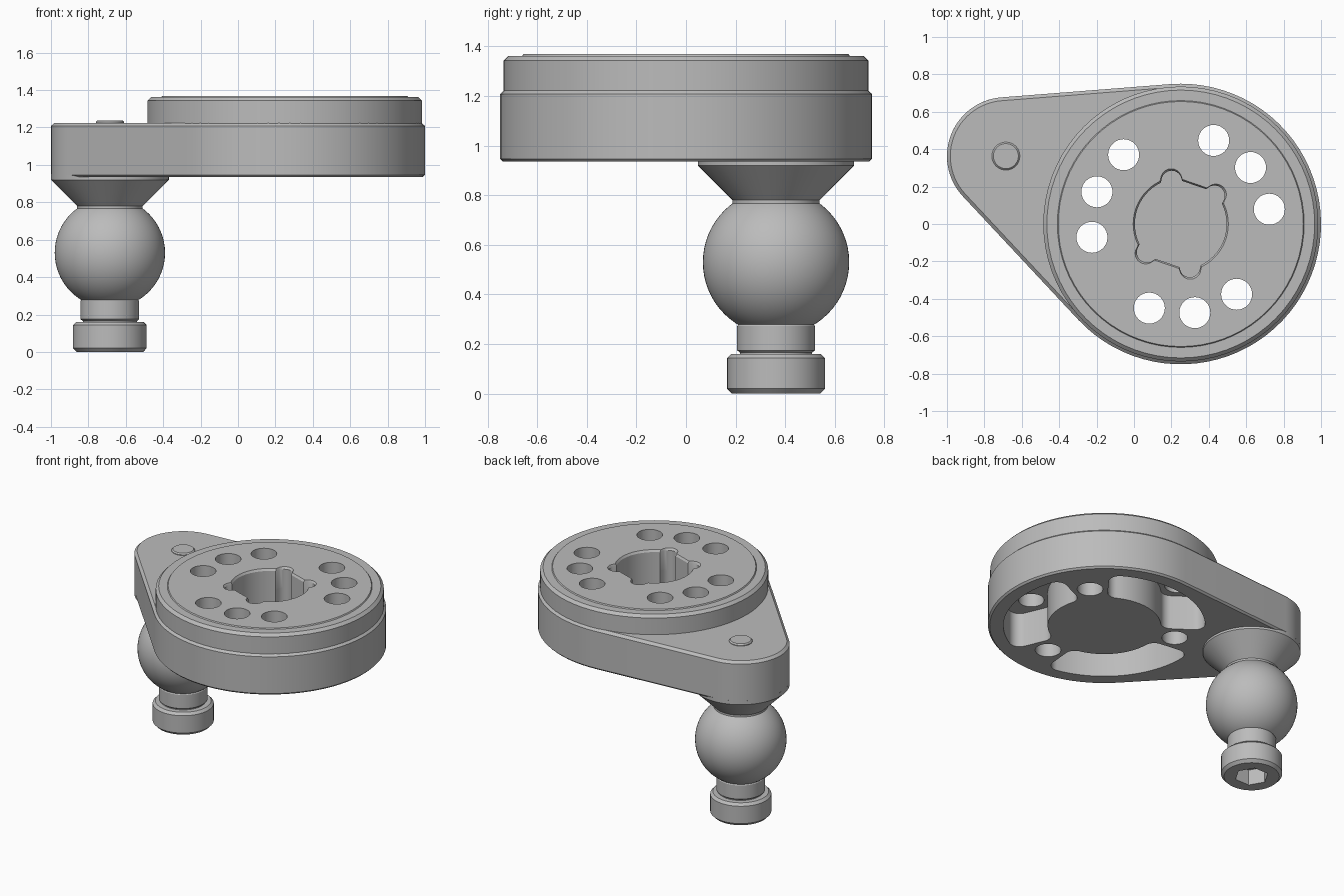
import bpy, bmesh
from math import sin, cos, asin, acos, atan2, pi, radians, hypot, sqrt

if "Cube" in bpy.data.objects:
    bpy.data.objects.remove(bpy.data.objects["Cube"])

GREY = (0.5, 0.5, 0.5, 1)
metal = bpy.data.materials.new("grey metal")
metal.use_nodes = True
metal.diffuse_color = GREY
metal.node_tree.nodes["Principled BSDF"].inputs["Base Color"].default_value = GREY

HUB, HUB_R = (0.25, 0.0), 0.75
TAIL, TAIL_R = (-0.685, 0.363), 0.315


def arc(cx, cy, r, a0, a1, n):
    return [(cx + r * cos(a0 + (a1 - a0) * i / n), cy + r * sin(a0 + (a1 - a0) * i / n))
            for i in range(n + 1)]


def circle(c, r, n=64):
    return arc(c[0], c[1], r, 0, 2 * pi, n)[:-1]


def loft(bm, layers):
    """Closed solid through stacked outlines given as (points, z)."""
    rings = [[bm.verts.new((x, y, z)) for x, y in pts] for pts, z in layers]
    n = len(rings[0])
    for low, high in zip(rings, rings[1:]):
        for i in range(n):
            j = (i + 1) % n
            bm.faces.new((low[i], low[j], high[j], high[i]))
    bm.faces.new(rings[0][::-1])
    bm.faces.new(rings[-1])


def make(name, solids):
    bm = bmesh.new()
    for layers in solids:
        loft(bm, layers)
    bmesh.ops.recalc_face_normals(bm, faces=bm.faces)
    mesh = bpy.data.meshes.new(name)
    bm.to_mesh(mesh)
    bm.free()
    mesh.materials.append(metal)
    ob = bpy.data.objects.new(name, mesh)
    bpy.context.collection.objects.link(ob)
    return ob


def turned(name, c, profile, n=64):
    return make(name, [[(circle(c, r, n), z) for r, z in profile]])


def select(ob):
    bpy.ops.object.select_all(action='DESELECT')
    ob.select_set(True)
    bpy.context.view_layer.objects.active = ob


def cut(ob, cutters):
    select(ob)
    for c in cutters:
        mod = ob.modifiers.new("cut", 'BOOLEAN')
        mod.operation, mod.solver, mod.object = 'DIFFERENCE', 'EXACT', c
        bpy.ops.object.modifier_apply(modifier=mod.name)


def plate_outline(inset):
    """Two circles joined by their outer tangents."""
    dx, dy = TAIL[0] - HUB[0], TAIL[1] - HUB[1]
    phi, beta = atan2(dy, dx), acos((HUB_R - TAIL_R) / hypot(dx, dy))
    return (arc(*HUB, HUB_R - inset, phi + beta, phi - beta + 2 * pi, 52)
            + arc(*TAIL, TAIL_R - inset, phi - beta, phi + beta, 26))


def pocket_outline(mid, ri=0.365, ro=0.65, half=radians(46), c=0.07):
    """Ring sector with rounded corners."""
    ao, ai = half - asin(c / (ro - c)), half - asin(c / (ri + c))
    pts = arc(0, 0, ro, 0, ao, 12)
    pts += arc((ro - c) * cos(ao), (ro - c) * sin(ao), c, ao, half + pi / 2, 8)[1:]
    pts += arc((ri + c) * cos(ai), (ri + c) * sin(ai), c, half + pi / 2, ai + pi, 8)
    pts += arc(0, 0, ri, ai, 0, 12)[1:]
    pts += [(x, -y) for x, y in pts[-2:0:-1]]
    return [(HUB[0] + x * cos(mid) - y * sin(mid), HUB[1] + x * sin(mid) + y * cos(mid))
            for x, y in pts]


def keyway_outline(scale, tilt=radians(71), n=180):
    """Circle with two flats and a small round relief at each corner."""
    pts = []
    for i in range(n):
        t = 2 * pi * i / n
        r = min(0.245, 0.22 / max(abs(cos(t - tilt)), 0.01))
        for a in (31, -31, 149, -149):
            d = t - tilt - radians(a)
            side = 0.235 * sin(d)
            if abs(side) < 0.055 and cos(d) > 0:
                r = max(r, 0.235 * cos(d) + sqrt(0.055 ** 2 - side ** 2))
        pts.append((HUB[0] + scale * r * cos(t), HUB[1] + scale * r * sin(t)))
    return pts


# Arm plate and the round disc on top of it
plate = make("arm_plate", [[(plate_outline(0.012), 0.935), (plate_outline(0), 0.947),
                            (plate_outline(0), 1.208), (plate_outline(0.018), 1.225)]])
disc = turned("top_disc", HUB, [(0.735, 1.205), (0.735, 1.343), (0.716, 1.362),
                                (0.66, 1.362), (0.655, 1.369)], 72)

# Cutters: nine holes, three underside pockets, keyed centre recess
holes, pockets = [], []
for k in range(3):
    for step in (-29.5, 0, 29.5):
        a = radians(39 + 120 * k + step)
        c = (HUB[0] + 0.48 * cos(a), HUB[1] + 0.48 * sin(a))
        holes.append([(circle(c, 0.083, 32), 0.85), (circle(c, 0.083, 32), 1.45)])
    outline = pocket_outline(radians(99 + 120 * k))
    pockets.append([(outline, 0.85), (outline, 1.18)])
hole_cutter = make("hole_cutter", holes)
pocket_cutter = make("pocket_cutter", pockets)
key_cutter = make("centre_cutter", [[(keyway_outline(1), 1.0), (keyway_outline(1), 1.355),
                                     (keyway_outline(1.12), 1.4)]])
cut(plate, [pocket_cutter, hole_cutter, key_cutter])
cut(disc, [hole_cutter, key_cutter])

# Ball stud below the tail of the plate
collar = turned("stud_collar", TAIL, [(0.175, 0.76), (0.175, 0.78), (0.315, 0.92), (0.315, 0.95)])
ball = turned("ball", TAIL, [(0.295 * sin(pi * i / 32), 0.53 - 0.295 * cos(pi * i / 32))
                             for i in range(3, 30)])
neck = turned("stud_neck", TAIL, [(0.145, 0.15), (0.145, 0.165), (0.157, 0.175),
                                  (0.157, 0.272), (0.148, 0.285)])
foot = turned("stud_foot", TAIL, [(0.178, 0), (0.197, 0.02), (0.197, 0.143), (0.18, 0.16)])
pin = turned("stud_end", TAIL, [(0.075, 1.2), (0.075, 1.23), (0.067, 1.238)], 32)

# Hexagonal socket in the foot
hexagon = circle(TAIL, 0.11, 6)
hex_cutter = make("socket_cutter", [[(hexagon, -0.1), (hexagon, 0.11)]])
cut(foot, [hex_cutter])

for helper in (hole_cutter, pocket_cutter, key_cutter, hex_cutter):
    bpy.data.objects.remove(helper)
for ob in (plate, disc, collar, ball, neck, foot, pin):
    select(ob)
    bpy.ops.object.shade_smooth_by_angle(angle=radians(30))
